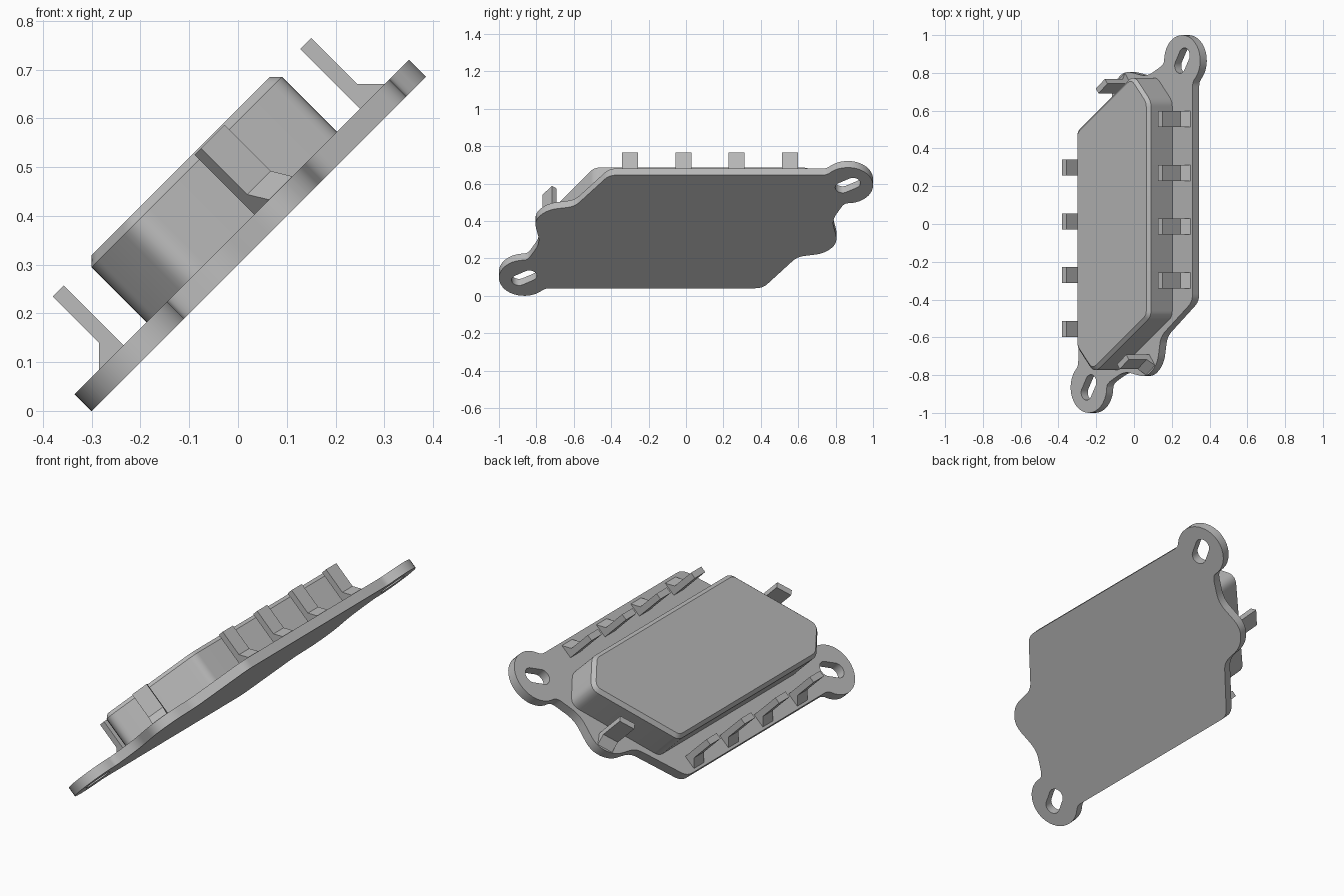
import bpy, bmesh, math
from mathutils import Matrix, Vector

cube = bpy.data.objects.get("Cube")
if cube:
    bpy.data.objects.remove(cube, do_unlink=True)

grey = bpy.data.materials.new("grey")
grey.use_nodes = True
grey.diffuse_color = (0.5, 0.5, 0.5, 1)
grey.node_tree.nodes["Principled BSDF"].inputs["Base Color"].default_value = (0.5, 0.5, 0.5, 1)

# Parts are built flat (x across, y along, z up from the plate top), then tilted 45 degrees
TILT = Matrix.Translation((0.0075, 0, 0.3775)) @ Matrix.Rotation(-math.pi / 4, 4, 'Y')
HALF_TURN = Matrix.Rotation(math.pi, 4, 'Z')


def rounded(corners, steps=6):
    """Round each (y, x, cut) corner with a small curve; returns (x, y) points."""
    pts = []
    n = len(corners)
    for i, (y, x, cut) in enumerate(corners):
        p = Vector((x, y))
        if cut == 0:
            pts.append(p)
            continue
        a = Vector(corners[i - 1][1::-1]) - p
        b = Vector(corners[(i + 1) % n][1::-1]) - p
        a = p + a.normalized() * min(cut, a.length * 0.48)
        b = p + b.normalized() * min(cut, b.length * 0.48)
        for k in range(steps + 1):
            t = k / steps
            pts.append(a * (1 - t) ** 2 + p * 2 * t * (1 - t) + b * t * t)
    return pts


def prism(loops, z0, z1):
    """Extrude an outline, with optional holes, from z0 to z1."""
    bm = bmesh.new()
    edges = []
    for loop in loops:
        vs = [bm.verts.new((p[0], p[1], z0)) for p in loop]
        if len(loops) == 1:
            bm.faces.new(vs)
        else:
            edges += [bm.edges.new((vs[i - 1], vs[i])) for i in range(len(vs))]
    if edges:
        bmesh.ops.triangle_fill(bm, edges=edges, use_beauty=True)
    ext = bmesh.ops.extrude_face_region(bm, geom=bm.faces[:])
    top = [g for g in ext["geom"] if isinstance(g, bmesh.types.BMVert)]
    bmesh.ops.translate(bm, verts=top, vec=(0, 0, z1 - z0))
    bmesh.ops.recalc_face_normals(bm, faces=bm.faces[:])
    return bm


def finish(name, bm, placement=Matrix()):
    mesh = bpy.data.meshes.new(name)
    bm.to_mesh(mesh)
    bm.free()
    mesh.transform(TILT @ placement)
    mesh.materials.append(grey)
    mesh.shade_smooth()
    mesh.set_sharp_from_angle(angle=math.radians(30))
    obj = bpy.data.objects.new(name, mesh)
    bpy.context.collection.objects.link(obj)
    return obj


def both_ends(corners):
    return corners + [(-y, -x, c) for y, x, c in corners]


# Base plate with an eared, slotted corner at each end
EAR_Y, EAR_X, EAR_R = 0.865, 0.35, 0.135
ear = []
for k in range(25):
    ang = math.radians(138 - k * 218 / 24)
    ear.append((EAR_Y + EAR_R * math.cos(ang), EAR_X + EAR_R * math.sin(ang), 0))
half = [(0.745, 0.428, 0.02)] + ear + [
    (0.845, 0.213, 0.035), (0.78, 0.085, 0.05), (0.813, -0.085, 0.06),
    (0.74, -0.165, 0.05), (0.595, -0.19, 0.04), (0.41, -0.428, 0.04)]


def slot(sign):
    pts = []
    tilt = math.radians(31)
    for k in range(24):
        ang = (k + 0.5) * math.tau / 24
        shift = math.copysign(0.032, math.cos(ang))
        a, b = shift + 0.04 * math.cos(ang), 0.04 * math.sin(ang)
        y = EAR_Y + a * math.cos(tilt) - b * math.sin(tilt)
        x = EAR_X + a * math.sin(tilt) + b * math.cos(tilt)
        pts.append((sign * x, sign * y))
    return pts


finish("base_plate", prism([rounded(both_ends(half)), slot(1), slot(-1)], -0.0495, 0))

# Raised body with a chamfered top rim
body = both_ends([(0.49, -0.276, 0.03), (0.79, 0.148, 0.05), (0.65, 0.276, 0.03)])
HEIGHT = 0.177
bm = prism([rounded(body)], -0.005, HEIGHT)
rim = [e for e in bm.edges if all(v.co.z > HEIGHT - 1e-4 for v in e.verts)]
bmesh.ops.bevel(bm, geom=rim, offset=0.0177, segments=1, affect='EDGES', clamp_overlap=False)
finish("raised_body", bm)


# Upright clip with a sloped foot on its outer (+x) side
def clip(name, placement):
    profile = [(0, -0.003), (0.071, -0.003), (0.071, 0), (0.032, 0.039), (0.032, 0.173), (0, 0.173)]
    bm = prism([profile], -0.0425, 0.0425)
    bm.transform(Matrix.Rotation(math.pi / 2, 4, 'X'))
    finish(name, bm, placement)


for i in range(4):
    place = Matrix.Translation((0.343, 0.556 - 0.285 * i, 0))
    clip(f"right_clip_{i + 1}", place)
    clip(f"left_clip_{i + 1}", HALF_TURN @ place)

# End clips run parallel to the slanted body walls
end_place = Matrix.Translation((0.07, -0.717, 0)) @ Matrix.Rotation(math.radians(-53), 4, 'Z')
clip("front_clip", end_place)
clip("back_clip", HALF_TURN @ end_place)
